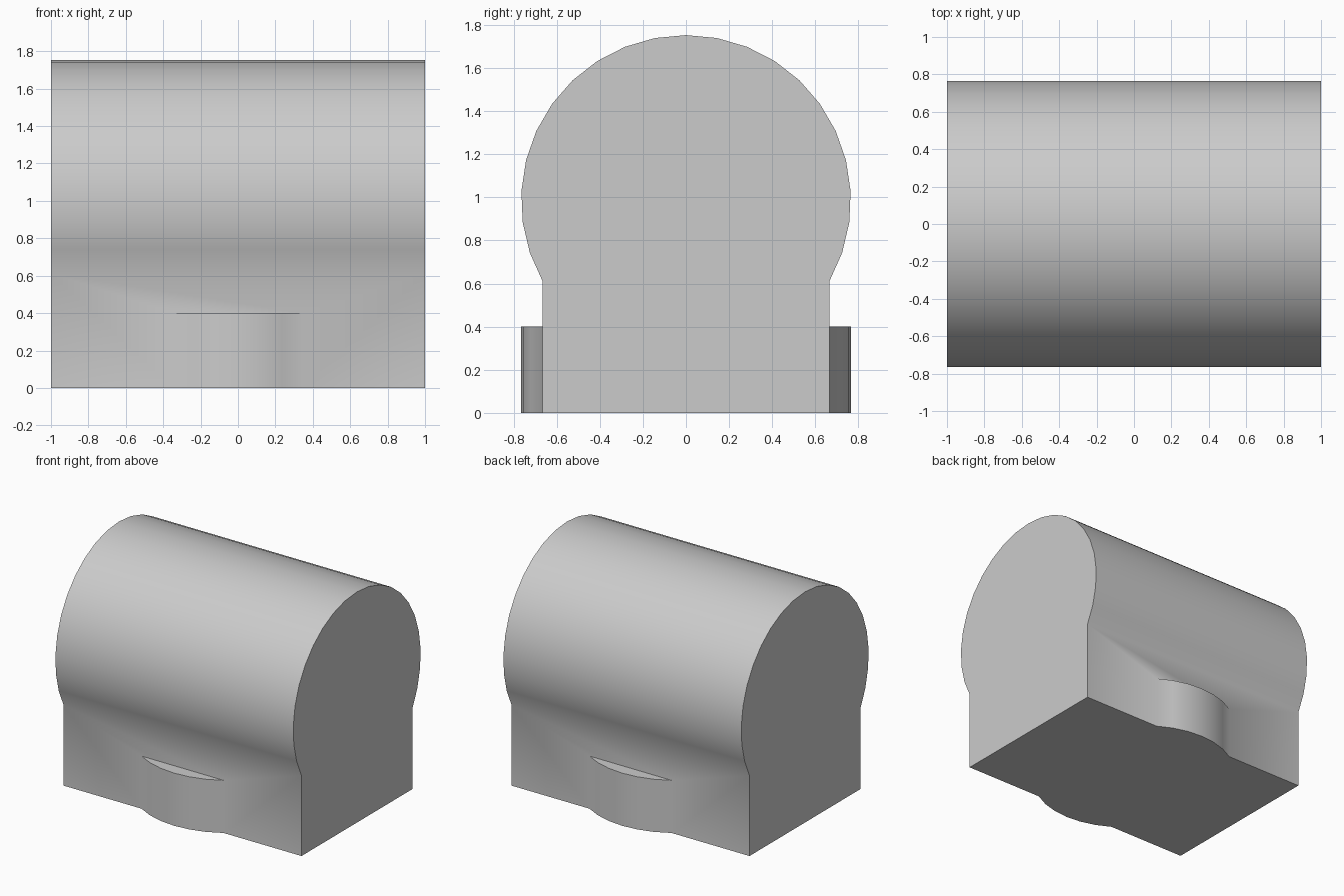
import bpy, bmesh
from math import sin, cos, asin, radians

cube = bpy.data.objects.get("Cube")
if cube:
    bpy.data.objects.remove(cube, do_unlink=True)

# Main dimensions
HALF_LEN = 1.0
RADIUS, CENTRE_Z = 0.765, 0.988
SWEEP, STEPS = radians(119.5), 22
WALL_Y = RADIUS * sin(SWEEP)
WALL_TOP = CENTRE_Z + RADIUS * cos(SWEEP)
BULGE_HALF, BULGE_TOP, BULGE_STEPS = 0.345, 0.4, 6

grey = bpy.data.materials.new("plain grey")
grey.use_nodes = True
colour = (0.6, 0.6, 0.6, 1.0)
grey.diffuse_color = colour
grey.node_tree.nodes["Principled BSDF"].inputs["Base Color"].default_value = colour

bm = bmesh.new()


def face(points):
    return bm.faces.new([bm.verts.new(p) for p in points])


# Rounded upper barrel profile, swept from one wall over the top to the other
angles = [-SWEEP + 2 * SWEEP * i / STEPS for i in range(STEPS + 1)]
arc = [(RADIUS * sin(a), CENTRE_Z + RADIUS * cos(a)) for a in angles]
for (y0, z0), (y1, z1) in zip(arc, arc[1:]):
    face([(-HALF_LEN, y0, z0), (HALF_LEN, y0, z0),
          (HALF_LEN, y1, z1), (-HALF_LEN, y1, z1)])

# Flat ends
profile = [(-WALL_Y, 0)] + arc + [(WALL_Y, 0)]
for x in (-HALF_LEN, HALF_LEN):
    face([(x, y, z) for y, z in profile])

# Curved bulge outline on the foot of each long wall
depth = RADIUS - WALL_Y
bulge_r = (BULGE_HALF ** 2 + depth ** 2) / (2 * depth)
half_angle = asin(BULGE_HALF / bulge_r)
bulge = []
for i in range(BULGE_STEPS + 1):
    a = half_angle * (2 * i / BULGE_STEPS - 1)
    bulge.append((bulge_r * sin(a), RADIUS - bulge_r + bulge_r * cos(a)))

# Long walls, each with its bulge
for side in (-1, 1):
    w = side * WALL_Y
    face([(-HALF_LEN, w, 0), (-BULGE_HALF, w, 0), (-BULGE_HALF, w, BULGE_TOP),
          (BULGE_HALF, w, BULGE_TOP), (BULGE_HALF, w, 0), (HALF_LEN, w, 0),
          (HALF_LEN, w, WALL_TOP), (-HALF_LEN, w, WALL_TOP)])
    for (x0, y0), (x1, y1) in zip(bulge, bulge[1:]):
        face([(x0, side * y0, 0), (x1, side * y1, 0),
              (x1, side * y1, BULGE_TOP), (x0, side * y0, BULGE_TOP)])
    face([(x, side * y, BULGE_TOP) for x, y in bulge])

# Base, following both bulges
front = [(x, -y, 0) for x, y in bulge]
back = [(x, y, 0) for x, y in reversed(bulge)]
face([(-HALF_LEN, -WALL_Y, 0)] + front + [(HALF_LEN, -WALL_Y, 0),
     (HALF_LEN, WALL_Y, 0)] + back + [(-HALF_LEN, WALL_Y, 0)])

# Weld into one closed body
bmesh.ops.remove_doubles(bm, verts=bm.verts[:], dist=0.0005)
bmesh.ops.recalc_face_normals(bm, faces=bm.faces[:])
mesh = bpy.data.meshes.new("rounded_body")
bm.to_mesh(mesh)
bm.free()
mesh.materials.append(grey)
body = bpy.data.objects.new("rounded_body", mesh)
bpy.context.collection.objects.link(body)

bpy.ops.object.select_all(action="DESELECT")
body.select_set(True)
bpy.context.view_layer.objects.active = body
bpy.ops.object.shade_smooth_by_angle(angle=radians(30))
